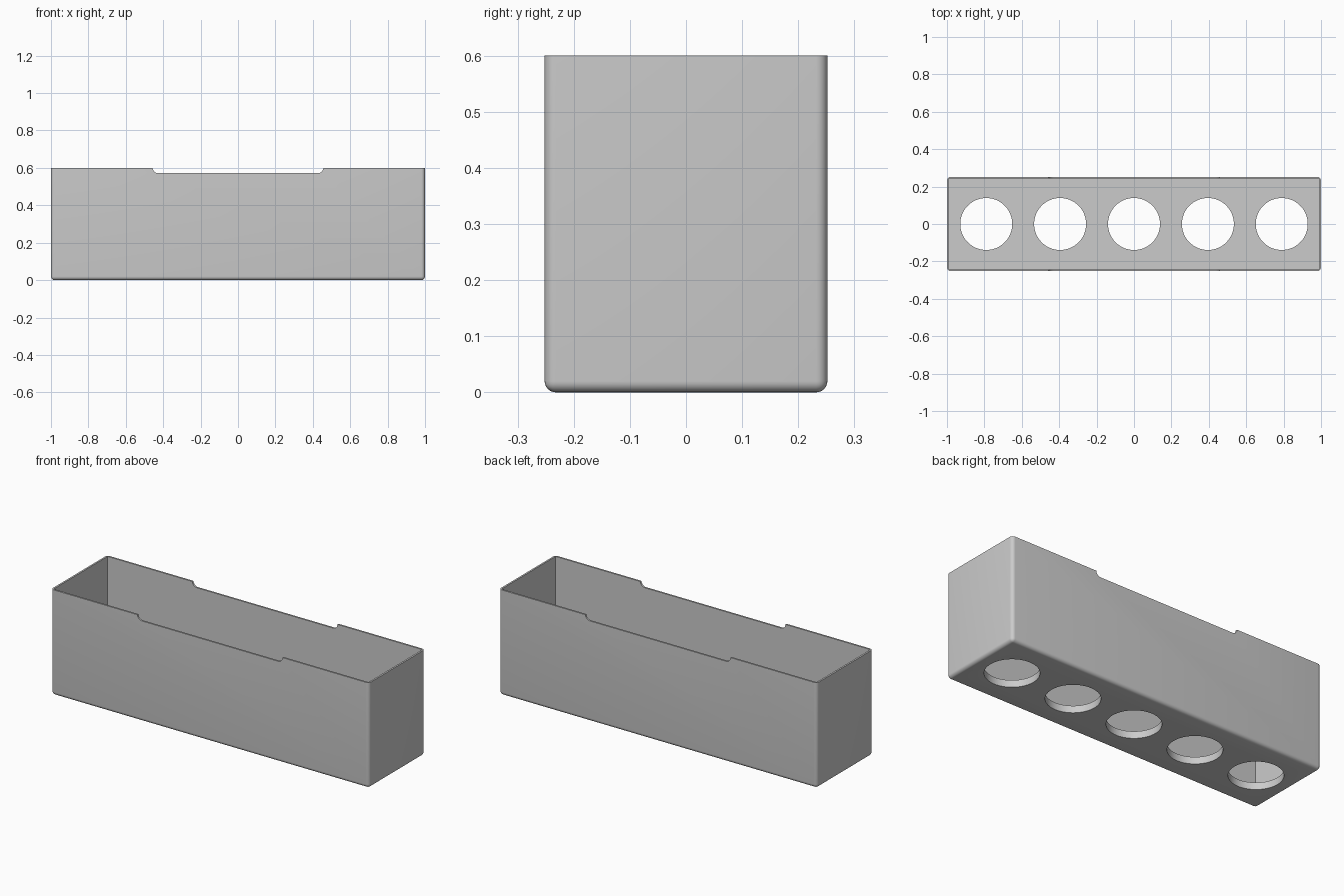
import bpy, bmesh, math

if "Cube" in bpy.data.objects:
    bpy.data.objects.remove(bpy.data.objects["Cube"])

W, D, H = 2.0, 0.504, 0.6      # outer size
WALL, FLOOR, R = 0.01, 0.04, 0.02
HOLE_R, PITCH = 0.139, 0.395
NOTCH_X, NOTCH_D = 0.456, 0.028


def obj_from(bm, name):
    bmesh.ops.recalc_face_normals(bm, faces=bm.faces)
    mesh = bpy.data.meshes.new(name)
    bm.to_mesh(mesh)
    bm.free()
    ob = bpy.data.objects.new(name, mesh)
    bpy.context.collection.objects.link(ob)
    return ob


def box(name, size, z0, z1):
    bm = bmesh.new()
    bmesh.ops.create_cube(bm, size=1)
    for v in bm.verts:
        v.co = (v.co.x * size[0], v.co.y * size[1], z0 if v.co.z < 0 else z1)
    return bm


def cut(target, cutter):
    cutter.hide_render = True
    cutter.hide_set(True)
    m = target.modifiers.new(cutter.name, 'BOOLEAN')
    m.operation, m.solver, m.object = 'DIFFERENCE', 'EXACT', cutter


grey = bpy.data.materials.new("grey plastic")
grey.diffuse_color = (0.6, 0.6, 0.6, 1)
grey.use_nodes = True
grey.node_tree.nodes["Principled BSDF"].inputs["Base Color"].default_value = grey.diffuse_color

# outer shell, rounded at the bottom and at the upright corners
bm = box("planter_box", (W, D), 0, H)
edges = [e for e in bm.edges if min(v.co.z for v in e.verts) < 0.01]
bmesh.ops.bevel(bm, geom=edges, offset=R, segments=6, profile=0.5, affect='EDGES')
planter = obj_from(bm, "planter_box")
planter.data.materials.append(grey)

# inner cavity with sharp corners
cut(planter, obj_from(box("c", (W - 2 * WALL, D - 2 * WALL), FLOOR, H + 0.2), "cavity_cutter"))

# shallow notch across both long walls, with rounded lower corners
bm = bmesh.new()
arc = [(NOTCH_X - NOTCH_D + NOTCH_D * math.sin(a), H - NOTCH_D * math.cos(a))
       for a in [i * math.pi / 16 for i in range(9)]]
right = arc + [(NOTCH_X, H + 0.1)]
outline = right + [(-x, z) for x, z in reversed(right)]
face = bm.faces.new([bm.verts.new((x, -0.4, z)) for x, z in outline])
ext = bmesh.ops.extrude_face_region(bm, geom=[face])
bmesh.ops.translate(bm, vec=(0, 0.8, 0),
                    verts=[g for g in ext['geom'] if isinstance(g, bmesh.types.BMVert)])
cut(planter, obj_from(bm, "notch_cutter"))

# row of five drain holes in the floor
bm = bmesh.new()
for i in range(-2, 3):
    new = bmesh.ops.create_cone(bm, cap_ends=True, segments=64, radius1=HOLE_R,
                                radius2=HOLE_R, depth=0.2)
    bmesh.ops.translate(bm, vec=(i * PITCH, 0, 0.02), verts=new['verts'])
cut(planter, obj_from(bm, "drain_hole_cutter"))

# apply the cuts, then shade the rounded parts smooth
bpy.context.view_layer.objects.active = planter
planter.select_set(True)
for m in list(planter.modifiers):
    bpy.ops.object.modifier_apply(modifier=m.name)
bpy.ops.object.shade_smooth_by_angle(angle=math.radians(30))
for ob in [o for o in bpy.data.objects if o is not planter]:
    bpy.data.objects.remove(ob)
